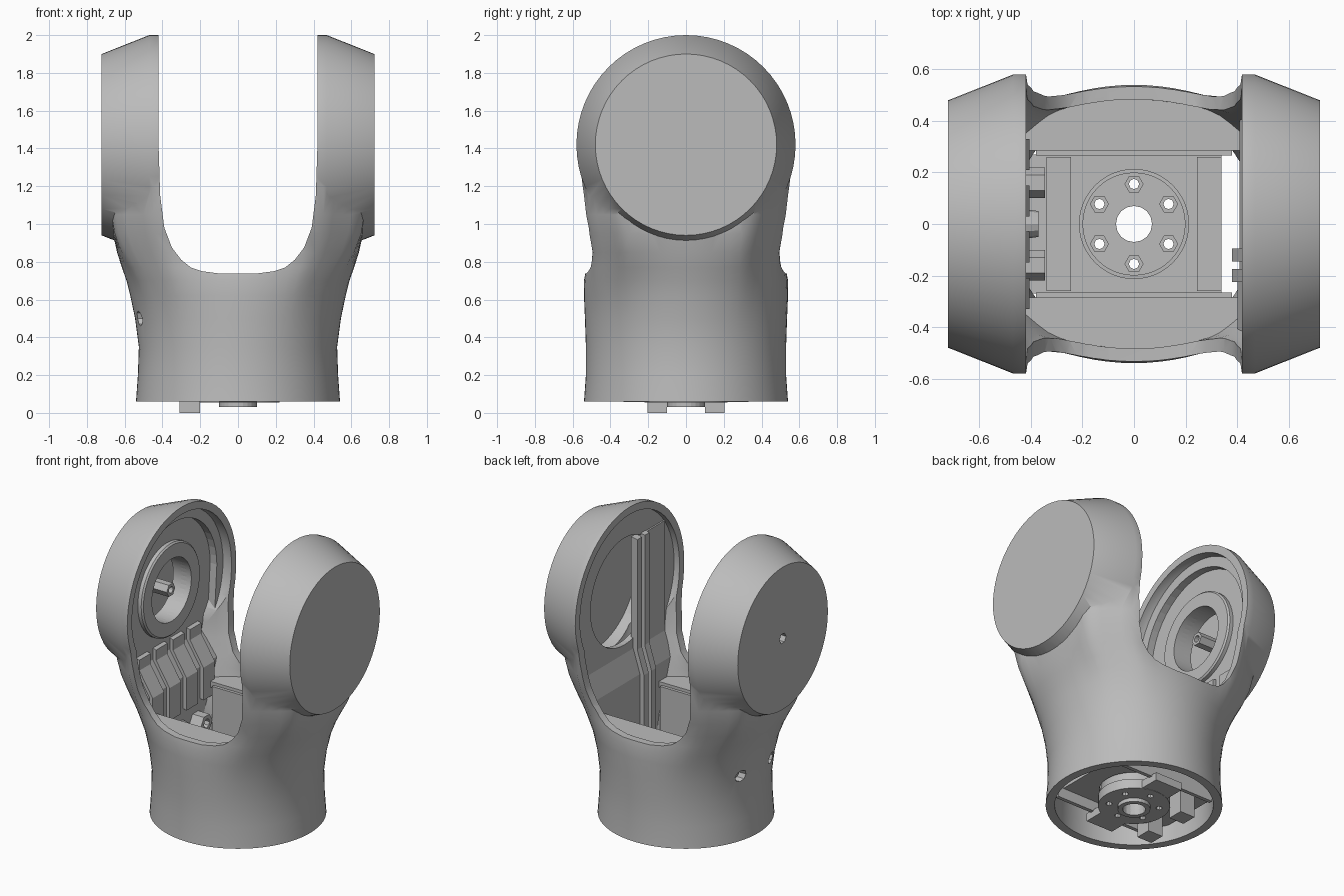
import bpy, bmesh
from math import sin, cos, pi

cube = bpy.data.objects.get("Cube")
if cube:
    bpy.data.objects.remove(cube, do_unlink=True)

grey = bpy.data.materials.new("warm_grey")
grey.use_nodes = True
grey.diffuse_color = (0.5, 0.5, 0.5, 1)
grey.node_tree.nodes["Principled BSDF"].inputs["Base Color"].default_value = (0.5, 0.5, 0.5, 1)

HUB = 1.42   # height of the joint axis


def finish(name, bm):
    bmesh.ops.recalc_face_normals(bm, faces=bm.faces)
    mesh = bpy.data.meshes.new(name)
    bm.to_mesh(mesh)
    bm.free()
    mesh.materials.append(grey)
    ob = bpy.data.objects.new(name, mesh)
    bpy.context.collection.objects.link(ob)
    return ob


def loft(name, rings):
    """Skin a stack of equal-length rings and cap both ends."""
    bm = bmesh.new()
    rows = [[bm.verts.new(p) for p in ring] for ring in rings]
    n = len(rows[0])
    for a, b in zip(rows, rows[1:]):
        for i in range(n):
            j = (i + 1) % n
            bm.faces.new((a[i], a[j], b[j], b[i]))
    bm.faces.new(rows[0])
    bm.faces.new(rows[-1])
    return finish(name, bm)


def place(axis, u, v, w):
    return {"x": (w, u, v), "y": (u, w, v), "z": (u, v, w)}[axis]


def prism(name, axis, points, a, b):
    return loft(name, [[place(axis, u, v, w) for u, v in points] for w in (a, b)])


def turned(name, axis, centre, stations, n=48):
    """Round part from (position along axis, radius) stations."""
    return loft(name, [[place(axis, centre[0] + r * cos(2 * pi * i / n),
                              centre[1] + r * sin(2 * pi * i / n), w)
                        for i in range(n)] for w, r in stations])


def box(name, x, y, z):
    return prism(name, "z", [(x[0], y[0]), (x[1], y[0]), (x[1], y[1]), (x[0], y[1])], *z)


def combine(ob, tool, how="DIFFERENCE"):
    tool.hide_render = True
    mod = ob.modifiers.new("cut", "BOOLEAN")
    mod.operation, mod.solver, mod.object = how, "EXACT", tool
    bpy.context.view_layer.objects.active = ob
    bpy.ops.object.modifier_apply(modifier=mod.name)
    bpy.data.objects.remove(tool, do_unlink=True)
    return ob


def smooth(ob, angle=0.5):
    bpy.ops.object.select_all(action="DESELECT")
    ob.select_set(True)
    bpy.context.view_layer.objects.active = ob
    bpy.ops.object.shade_smooth_by_angle(angle=angle)


# Body sections: height, half width, half depth, squareness
SECTIONS = [(0.06, 0.54, 0.54, 0), (0.2, 0.53, 0.53, 0), (0.35, 0.525, 0.53, 0),
            (0.5, 0.545, 0.535, 0.03), (0.62, 0.57, 0.54, 0.12), (0.7, 0.59, 0.54, 0.28),
            (0.77, 0.615, 0.528, 0.45), (0.85, 0.64, 0.513, 0.7), (0.95, 0.663, 0.52, 0.88),
            (1.05, 0.672, 0.534, 0.97), (1.2, 0.68, 0.553, 1), (1.32, 0.685, 0.568, 1),
            (HUB, 0.69, 0.575, 1)]


def body_solid(name, inset=0.0):
    """Round base blending upward into two tapered hubs."""
    rings = []
    for k, (z, hx, hy, t) in enumerate(SECTIONS):
        if inset and k == 0:
            z = -0.1
        ring = []
        for i in range(72):
            c, s = cos(2 * pi * i / 72), sin(2 * pi * i / 72)
            square = 1 / max(abs(c), abs(s), (0.35 * abs(c) + 0.36 * abs(s)) / 0.584)
            f = 1 + (square - 1) * t
            ring.append(((hx - inset) * c * f, (hy - inset) * s * f, z))
        rings.append(ring)
    ob = loft(name, rings)
    for side in (-1, 1):
        hub = turned("hub", "x", (0, HUB), [(side * 0.3, 0.58 - inset), (side * 0.47, 0.58 - inset),
                                            (side * (0.722 - inset), 0.48 - inset * 0.8)], 64)
        combine(ob, hub, "UNION")
    return ob


def fitted(ob):
    """Trim an inner part to the hollow of the shell."""
    return combine(ob, body_solid("core", 0.04), "INTERSECT")


# Outer shell: hollow, with the fork opening cut through
half = [(0.42, 2.2), (0.42, 1.4), (0.412, 1.15), (0.39, 0.98), (0.35, 0.875),
        (0.3, 0.81), (0.25, 0.77), (0.19, 0.75), (0.1, 0.738)]
slot = half + [(-x, z) for x, z in reversed(half)]
shell = body_solid("fork_shell")
combine(shell, body_solid("hollow", 0.05))
combine(shell, prism("slot", "y", slot, -1, 1))
combine(shell, turned("axle_hole", "x", (0, HUB), [(-0.8, 0.035), (-0.6, 0.035)], 6))
for y in (-0.16, 0.16):
    combine(shell, turned("screw_hole", "x", (y, 0.5), [(-0.7, 0.04), (-0.4, 0.04)], 8))
smooth(shell, 0.6)

# Ledges under the saddle of the fork, front and back
for label, s in (("front", -1), ("back", 1)):
    fitted(box(label + "_ledge", (-0.45, 0.45), sorted((s * 0.285, s * 0.6)), (0.68, 0.72)))
    box(label + "_chamber_wall", (-0.38, 0.38), sorted((s * 0.265, s * 0.29)), (0.1, 0.7))


def zigzag(side, lift, thick, low, high):
    """Stepped wall section following the inside of an arm."""
    top, bottom = (0.53, 0.43) if side < 0 else (0.46, 0.41)
    inner = [(top, high), (top, 1.0), (bottom, 0.84), (bottom, low)]
    pts = [(x - lift, z) for x, z in inner]
    pts += [(x - lift + thick, z + 0.01) for x, z in reversed(inner)]
    return [(side * x, z) for x, z in pts]


# Inner panels of the arms, each bored around the joint axis
right_panel = fitted(prism("right_arm_panel", "y", zigzag(-1, 0, 0.04, 0.3, 1.97), -0.6, 0.6))
left_panel = fitted(prism("left_arm_panel", "y", zigzag(1, 0, 0.04, 0.3, 1.97), -0.6, 0.6))
combine(left_panel, turned("bore", "x", (0, HUB), [(0.4, 0.36), (0.64, 0.36)]))
combine(right_panel, turned("bore", "x", (0, HUB), [(-0.64, 0.21), (-0.4, 0.21)]))
for y in (-0.16, 0.16):
    combine(right_panel, turned("screw_hole", "x", (y, 0.5), [(-0.6, 0.03), (-0.3, 0.03)], 8))

# Stepped lip around the recess of the right arm
arch = [(0.46 * cos(pi * i / 24), HUB + 0.46 * sin(pi * i / 24)) for i in range(25)]
lip = prism("right_arm_lip", "x", [(-0.6, 0.72), (0.6, 0.72), (0.6, 2), (-0.6, 2)], -0.55, -0.48)
combine(lip, prism("lip_opening", "x", [(0.4, 0.6)] + arch + [(-0.4, 0.6)], -0.7, -0.3))
fitted(lip)

# Fingers below the bearing on the right arm
for k, y in enumerate((-0.27, -0.09, 0.09, 0.27)):
    fitted(prism("right_finger_%d" % k, "y", zigzag(-1, 0.025, 0.035, 0.62, 1.07), y - 0.06, y + 0.06))

# Bearing ring and axle post on the right arm
ring = turned("bearing_ring", "x", (0, HUB), [(-0.63, 0.31), (-0.505, 0.31), (-0.495, 0.30)])
combine(ring, turned("ring_bore", "x", (0, HUB), [(-0.7, 0.21), (-0.3, 0.21)]))
smooth(ring)
post = turned("axle_post", "x", (0, HUB), [(-0.68, 0.045), (-0.5, 0.045)], 6)
combine(post, turned("post_bore", "x", (0, HUB), [(-0.62, 0.022), (-0.3, 0.022)], 12))

# Cable cover on the left arm, with the plate beside it
for k, y in enumerate((-0.2, -0.12)):
    fitted(prism("left_cable_rail_%d" % k, "y", zigzag(1, 0.03, 0.045, 0.3, 1.74), y - 0.025, y + 0.025))
fitted(prism("left_cable_plate", "y", zigzag(1, 0.008, 0.04, 0.3, 1.74), -0.42, -0.2))

# Chamber floor with a round opening and raised side strips
floor = box("chamber_floor", (-0.44, 0.34), (-0.27, 0.27), (0.17, 0.21))
combine(floor, turned("floor_opening", "z", (0, 0), [(0.1, 0.212), (0.3, 0.212)]))
for label, s in (("right", -1), ("left", 1)):
    box(label + "_floor_strip", sorted((s * 0.245, s * 0.34)), (-0.26, 0.26), (0.2, 0.26))

# Mounting flange with two ears, a central boss and six bolt sleeves
flange = turned("mounting_flange", "z", (0, 0), [(0.055, 0.22), (0.12, 0.22), (0.121, 0.2), (0.2, 0.2)])
combine(flange, box("ears", (-0.1, 0.1), (-0.33, 0.33), (0.057, 0.11)), "UNION")
boss = turned("centre_boss", "z", (0, 0), [(0.03, 0.1), (0.1, 0.1)], 24)
for ob in (flange, boss):
    combine(ob, turned("centre_hole", "z", (0, 0), [(0, 0.07), (0.3, 0.07)], 16))
for k in range(6):
    a = pi / 6 + k * pi / 3
    at = (0.155 * cos(a), 0.155 * sin(a))
    combine(flange, turned("bolt_hole", "z", at, [(0, 0.02), (0.3, 0.02)], 8))
    nut = turned("flange_nut_%d" % k, "z", at, [(0.19, 0.037), (0.235, 0.037)], 6)
    combine(nut, turned("nut_hole", "z", at, [(0, 0.02), (0.3, 0.02)], 8))
smooth(flange)

# Feet below the flange and screw nuts inside the right wall
for label, s in (("front", -1), ("back", 1)):
    box(label + "_foot", (-0.31, -0.2), sorted((s * 0.1, s * 0.205)), (0.0, 0.17))
    nut = turned(label + "_wall_nut", "x", (s * 0.16, 0.5), [(-0.44, 0.06), (-0.345, 0.06)], 6)
    combine(nut, turned("nut_hole", "x", (s * 0.16, 0.5), [(-0.5, 0.03), (-0.3, 0.03)], 8))
turned("wall_peg", "x", (0, 0.5), [(-0.44, 0.06), (-0.37, 0.05)], 12)
